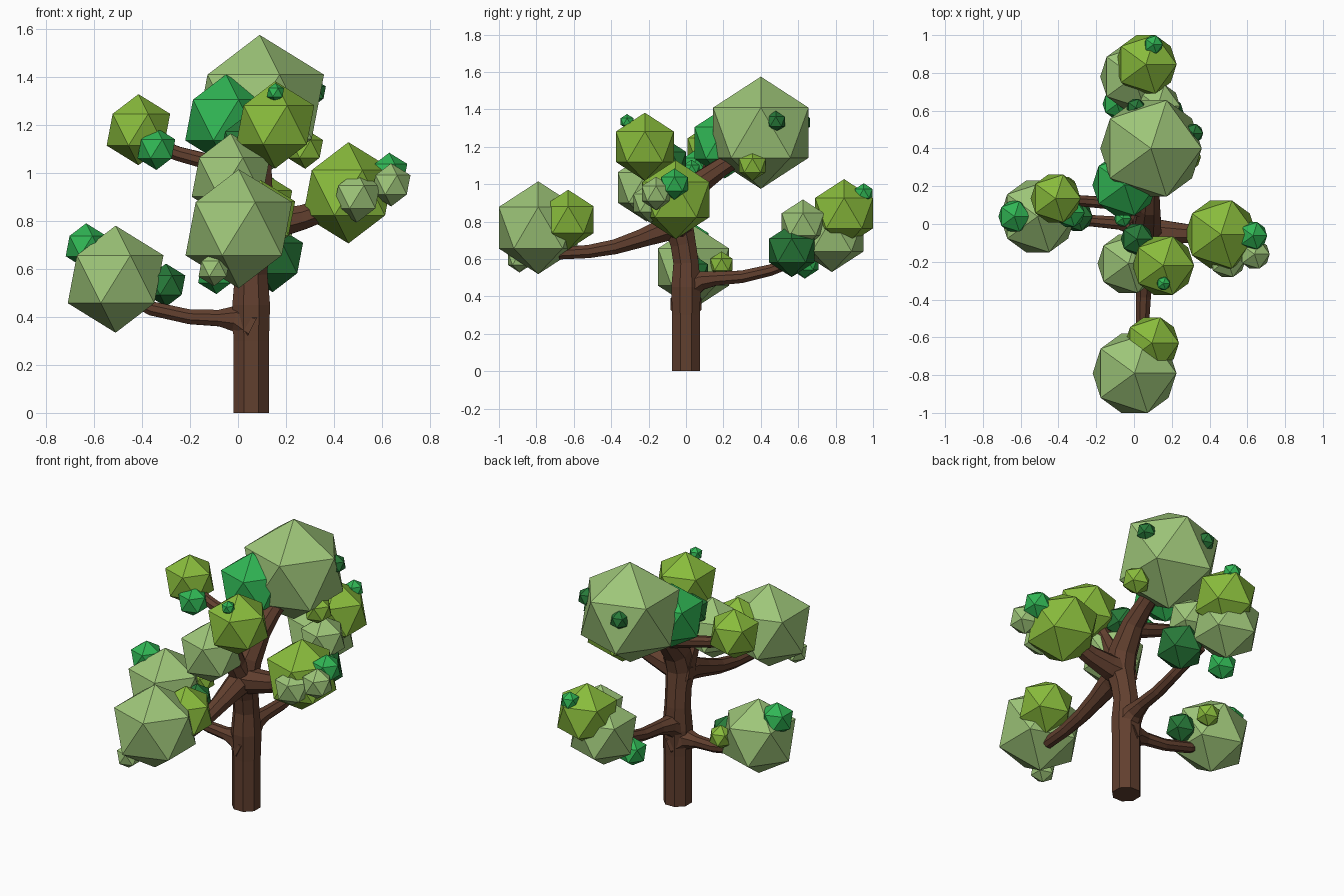
import bpy, bmesh, math
from mathutils import Vector


def material(name, rgb):
    m = bpy.data.materials.new(name)
    m.diffuse_color = (*rgb, 1)
    return m


BARK = material("bark", (0.12, 0.05, 0.028))
SAGE = material("sage_leaf", (0.34, 0.56, 0.19))
LIME = material("lime_leaf", (0.25, 0.50, 0.045))
EMERALD = material("emerald_leaf", (0.03, 0.47, 0.09))
DARK = material("dark_leaf", (0.02, 0.19, 0.04))


def finish(bm, name, mat):
    me = bpy.data.meshes.new(name)
    bm.to_mesh(me)
    bm.free()
    me.materials.append(mat)
    ob = bpy.data.objects.new(name, me)
    bpy.context.collection.objects.link(ob)
    return ob


def limb(name, path, sides=8):
    """Flat-sided tube through (x, y, z, radius) points, with capped ends."""
    bm = bmesh.new()
    pts = [Vector(p[:3]) for p in path]
    last = len(pts) - 1
    rings, side = [], None
    for i, p in enumerate(pts):
        t = (pts[min(i + 1, last)] - pts[max(i - 1, 0)]).normalized()
        if side is None:
            side = Vector((1, 0, 0)) if abs(t.z) > 0.7 else Vector((0, 0, 1))
        side = (side - t * side.dot(t)).normalized()
        other = t.cross(side)
        ring = []
        for k in range(sides):
            a = 2 * math.pi * (k + 0.5) / sides
            ring.append(bm.verts.new(p + path[i][3] * (side * math.cos(a) + other * math.sin(a))))
        rings.append(ring)
    for a, b in zip(rings, rings[1:]):
        for k in range(sides):
            n = (k + 1) % sides
            bm.faces.new((a[k], a[n], b[n], b[k]))
    bm.faces.new(rings[0][::-1])
    bm.faces.new(rings[-1])
    return finish(bm, name, BARK)


def foliage(group, puffs):
    """One icosahedron per (x, y, z, radius, material)."""
    for i, (x, y, z, r, mat) in enumerate(puffs, 1):
        bm = bmesh.new()
        bmesh.ops.create_icosphere(bm, subdivisions=1, radius=r)
        ob = finish(bm, f"{group}_foliage_{i}", mat)
        ob.location = (x, y, z)


# Trunk, running on into the tall rear branch
limb("trunk", [(.055, 0, 0, .08), (.055, 0, .3, .08), (.055, 0, .45, .085), (.055, 0, .58, .073),
               (.06, -.015, .68, .073), (.065, -.04, .78, .085), (.07, -.01, .89, .08),
               (.08, .09, 1.02, .063), (.085, .19, 1.09, .052), (.09, .32, 1.17, .045)])

# Branches, flared where they leave the trunk
limb("left_low_branch", [(.06, 0, .36, .09), (-.01, 0, .395, .06), (-.08, .005, .395, .037),
                         (-.2, .015, .4, .033), (-.36, .03, .435, .032), (-.48, .04, .5, .03)])
limb("back_low_branch", [(.055, 0, .44, .08), (.06, .08, .485, .055), (.07, .16, .495, .04),
                         (.08, .3, .505, .036), (.09, .45, .54, .033), (.08, .66, .62, .03)])
limb("front_branch", [(.06, .0, .78, .085), (.06, -.12, .755, .068), (.055, -.24, .71, .052),
                      (.05, -.38, .665, .043), (.045, -.52, .64, .038), (.04, -.68, .63, .035)])
limb("right_branch", [(.06, -.04, .78, .085), (.15, -.045, .79, .07), (.27, -.05, .815, .055),
                      (.45, -.055, .88, .045)])
limb("left_top_branch", [(.08, .07, 1.0, .055), (0, .09, 1.01, .043), (-.12, .11, 1.045, .035),
                         (-.25, .12, 1.08, .032), (-.38, .13, 1.13, .03)])
limb("front_top_branch", [(.06, -.04, .8, .08), (.05, -.1, .9, .06), (.06, -.17, 1.05, .045),
                          (.1, -.2, 1.15, .035)])

# Foliage clusters at the branch ends
foliage("rear_top", [(.09, .40, 1.275, .30, SAGE), (-.05, .207, 1.22, .19, EMERALD),
                     (.315, .48, 1.335, .057, DARK), (.28, .355, 1.10, .083, LIME),
                     (.01, .615, 1.33, .055, DARK)])
foliage("front", [(.003, -.79, .767, .248, SAGE), (.095, -.63, .81, .16, LIME),
                  (-.1, -.89, .60, .072, SAGE)])
foliage("left", [(-.51, .04, .557, .223, SAGE), (-.633, .04, .695, .095, EMERALD),
                 (-.30, .04, .532, .09, DARK), (-.365, .19, .57, .07, LIME)])
foliage("left_top", [(-.415, .135, 1.18, .148, LIME), (-.34, .06, 1.10, .088, EMERALD)])
foliage("front_top", [(.155, -.22, 1.2, .182, LIME), (-.03, -.21, .982, .182, SAGE),
                      (.156, -.315, 1.335, .04, EMERALD), (.015, -.08, 1.13, .095, DARK),
                      (-.06, .03, 1.08, .05, EMERALD)])
foliage("right", [(.46, -.055, .917, .211, LIME), (.495, -.19, .90, .107, SAGE),
                  (.638, -.16, .95, .09, SAGE), (.63, -.062, 1.0, .084, EMERALD)])
foliage("back", [(0, .78, .73, .20, SAGE), (.063, .845, .845, .182, LIME),
                 (.125, .625, .785, .133, SAGE), (.144, .565, .645, .142, DARK),
                 (.103, .95, .95, .055, EMERALD), (-.09, .635, .58, .085, EMERALD)])
